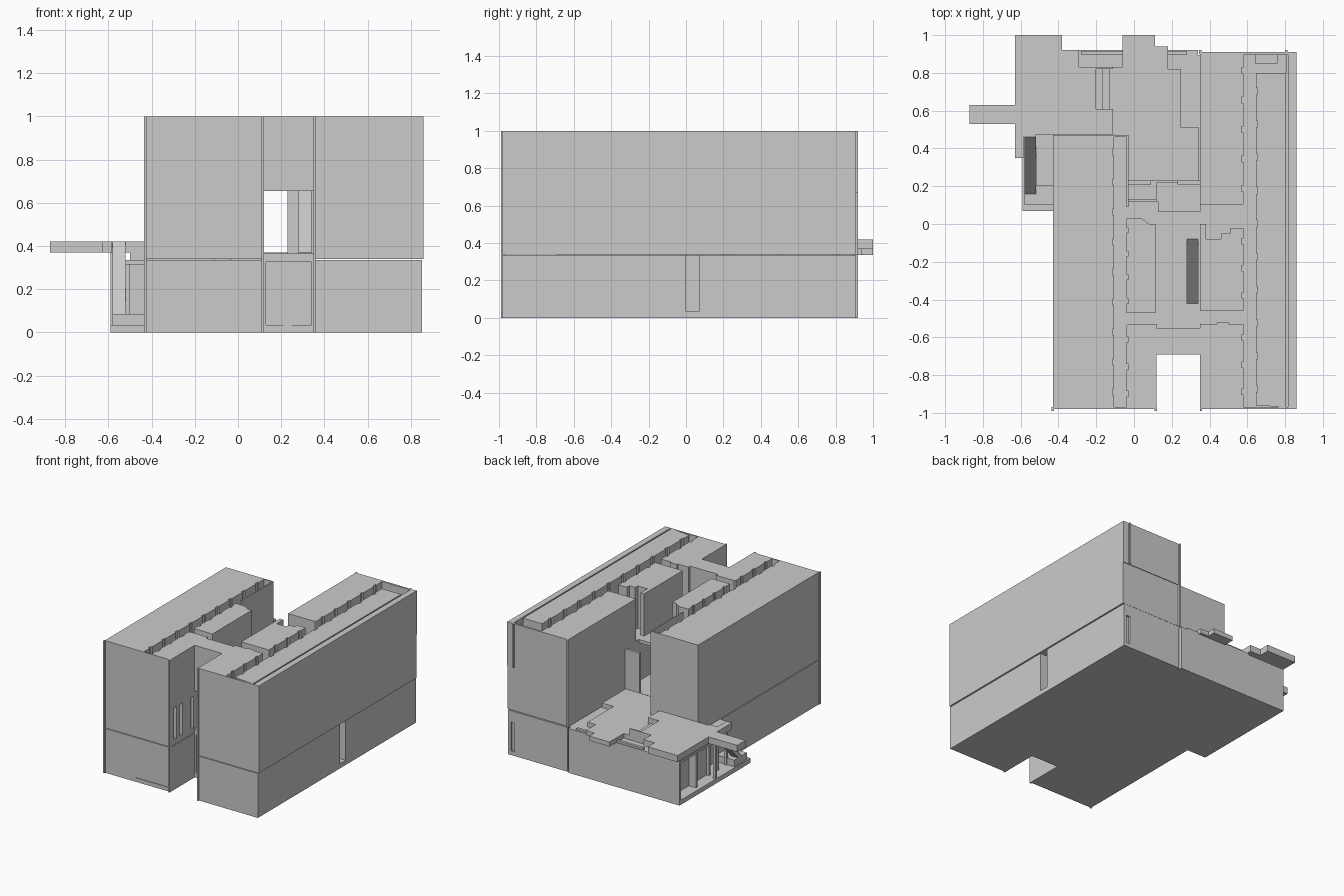
import bpy, bmesh

if "Cube" in bpy.data.objects:
    bpy.data.objects.remove(bpy.data.objects["Cube"])


def prism(name, pts, z0, z1):
    """Extrude a plan outline between two heights."""
    bm = bmesh.new()
    f = bm.faces.new([bm.verts.new((x, y, z0)) for x, y in pts])
    r = bmesh.ops.extrude_face_region(bm, geom=[f])
    top = [v for v in r["geom"] if isinstance(v, bmesh.types.BMVert)]
    bmesh.ops.translate(bm, vec=(0, 0, z1 - z0), verts=top)
    bmesh.ops.recalc_face_normals(bm, faces=bm.faces)
    me = bpy.data.meshes.new(name)
    bm.to_mesh(me)
    bm.free()
    ob = bpy.data.objects.new(name, me)
    bpy.context.collection.objects.link(ob)
    return ob


def box(name, x0, x1, y0, y1, z0, z1):
    return prism(name, [(x0, y0), (x1, y0), (x1, y1), (x0, y1)], z0, z1)


def ramp(name, x0, x1, y0, y1, z0, z1, t):
    """Flat sloping slab rising from (y0, z0) to (y1, z1)."""
    ob = box(name, x0, x1, y0, y1, 0, t)
    for v in ob.data.vertices:
        v.co.z += z0 - t if abs(v.co.y - y0) < 1e-4 else z1 - t
    return ob


def cut(ob, *dims):
    c = box("cutter", *dims)
    m = ob.modifiers.new("cut", "BOOLEAN")
    m.object, m.operation, m.solver = c, "DIFFERENCE", "EXACT"
    bpy.context.view_layer.objects.active = ob
    bpy.ops.object.modifier_apply(modifier=m.name)
    bpy.data.objects.remove(c)


def door_edge(x, y0, y1, n, depth):
    """Corridor wall line with n shallow door recesses, running y0 to y1."""
    pts, s = [(x, y0)], (y1 - y0) / n
    for i in range(n):
        a, b = y0 + s * (i + .4), y0 + s * (i + .6)
        pts += [(x, a), (x + depth, a), (x + depth, b), (x, b)]
    return pts + [(x, y1)]


G, F, D, T = .335, .67, .68, 1.0   # ground top, middle top, upper deck, roof

# Ground storey with front notch and rear annex
ground = prism("ground_storey", [
    (-.43, -.98), (.12, -.98), (.12, -.69), (.35, -.69), (.35, -.98), (.853, -.98),
    (.853, .91), (.355, .91), (.355, .895), (.34, .895), (.34, .92),
    (-.50, .92), (-.50, .47), (-.43, .47)], 0, G)
cut(ground, .6, .9, 0, .07, .035, .4)
cut(ground, -.17, .11, -1, -.975, .03, .32)
cut(ground, .13, .34, -.75, -.68, .035, .33)
cut(ground, .80, .83, .895, .95, .03, .25)
box("front_door", .21, .25, -.685, -.675, .035, .165)

# Middle storey, two separate wings
left_mid = prism("left_middle_storey", [
    (-.43, -.98), (.12, -.98), (.12, .1), (-.03, .1), (-.03, .47), (-.43, .47)], G + .005, F)
for y in (-.92, -.85, -.72):
    cut(left_mid, .06, .2, y - .015, y + .015, .38, .62)
box("right_middle_storey", .35, .86, -.98, .905, G + .005, F)
box("courtyard_floor", .12, .35, -.69, .22, G - .01, .365)
ramp("court_stair", .28, .34, -.42, -.08, .37, D, .03)
for x0, x1 in ((-.03, .09), (.23, .35)):
    box("court_screen_wall", x0, x1, .21, .23, .34, F)

# Upper deck, forms the corridor floors
box("deck_left", -.43, .12, -.98, .1, F, D)
box("deck_left_rear", -.43, -.03, .1, .47, F, D)
box("deck_right", .35, .86, -.98, .91, F, D)
box("deck_bridge", .12, .28, -.69, .065, F - .015, D)
box("deck_bridge_front", .28, .35, -.69, -.42, F - .015, D)
box("deck_bridge_rear", .28, .35, -.08, .065, F - .015, D)
box("deck_stair_edge", .34, .35, -.42, -.08, F - .015, D)
box("deck_landing", .12, .13, .065, .12, F - .015, D)

# Upper storey room blocks along the corridors
prism("left_rooms", [(-.43, .47), (-.43, -.98)] + [(-.105, -.98)]
      + door_edge(-.105, -.97, .46, 9, -.01) + [(-.105, .47)], D, T)
prism("front_rooms", [(-.105, -.98), (.12, -.98), (.12, -.69), (.35, -.69), (.35, -.98),
      (.59, -.98), (.59, -.97), (.58, -.97)] + door_edge(.58, -.96, -.53, 3, -.01)
      + [(.50, -.53), (.50, -.52), (.44, -.52), (.44, -.53), (.35, -.53), (.35, -.55),
         (.12, -.55), (.12, -.53), (-.03, -.53)]
      + door_edge(-.04, -.54, -.97, 3, .01) + [(-.105, -.97)], D, T)
prism("inner_left_rooms", [(.115, -.47), (.115, 0), (.08, 0), (.04, .03)]
      + door_edge(-.04, .03, -.47, 4, .01), D, T)
prism("inner_right_rooms", [(.35, -.46), (.58, -.46)] + door_edge(.58, -.45, -.02, 3, -.01)
      + [(.51, -.02), (.51, -.05), (.46, -.05), (.46, -.08), (.38, -.08), (.38, 0), (.35, 0)],
      D, T)
prism("rear_right_rooms", [(.35, .1), (.575, .1)] + door_edge(.58, .11, .89, 5, -.01)
      + [(.58, .91), (.35, .91)], D, T)
prism("right_rooms", [(.805, -.97), (.805, .80), (.645, .80)]
      + door_edge(.645, .79, -.96, 10, .01), D, T)
box("corridor_end_wall_left", -.105, -.03, .46, .47, D, T)
box("corridor_side_wall", -.04, -.03, .09, .46, G, T)
box("corridor_end_wall_front", .58, .86, -.98, -.97, D, T)
box("corridor_end_wall_rear", .58, .86, .895, .91, D, T)
box("rear_shaft", .64, .76, .85, .895, D, .8)
box("right_parapet", .815, .86, -.97, .895, D, T)
box("right_parapet_gap", .805, .815, -.97, .895, D, .96)
box("gallery_wall", -.03, .12, .12, .13, F, .72)
box("gallery_floor", -.03, .12, .1, .13, F - .015, D)

# Corner pilasters standing slightly proud of the facades
for x in (-.43, .115, .355):
    box("front_pilaster", x - .006, x + .006, -.99, -.97, 0, T)
box("rear_pilaster_a", .345, .357, .9, .92, G, T)
box("rear_pilaster_b", .80, .812, .9, .92, F, T)

# Roof terrace slabs
prism("lower_terrace", [
    (-.11, .23), (.345, .23), (.345, .51), (.25, .51), (.25, .82), (.18, .82), (.18, .94),
    (.11, .94), (.11, 1), (-.06, 1), (-.06, .83), (-.11, .83)], G, .37)
terrace = prism("upper_terrace", [
    (-.63, .35), (-.585, .35), (-.585, .46), (-.52, .46), (-.52, .475), (-.11, .475),
    (-.11, .83), (-.29, .83), (-.29, .92), (-.38, .92), (-.38, 1), (-.63, 1),
    (-.63, .63), (-.87, .63), (-.87, .53), (-.63, .53)], .37, .42)
cut(terrace, -.2, -.1, .61, .82, .3, .5)
box("terrace_well_step", -.17, -.13, .61, .82, G, .38)
box("terrace_edge_kerb", -.28, .28, .895, .915, G, .35)
box("terrace_underlay", -.50, -.11, .475, .83, G, .37)

# Side porch with steps
box("porch_base", -.59, -.43, .07, .92, 0, .035)
box("porch_step", -.58, -.43, .1, .25, .035, .085)
ramp("porch_stair", -.58, -.52, .16, .46, .085, .42, .05)
box("porch_rear_wall", -.59, -.5, .9, .92, 0, G)
box("porch_ceiling", -.59, -.5, .47, .92, .315, G)
box("porch_ceiling_front", -.52, -.43, .2, .48, .315, G)
for y in (.25, .36, .46):
    box("porch_post", -.52, -.50, y - .01, y + .01, .035, .32)
box("porch_side_post", -.59, -.57, .47, .49, .035, G + .035)
box("porch_partition", -.56, -.5, .66, .68, .035, .32)
